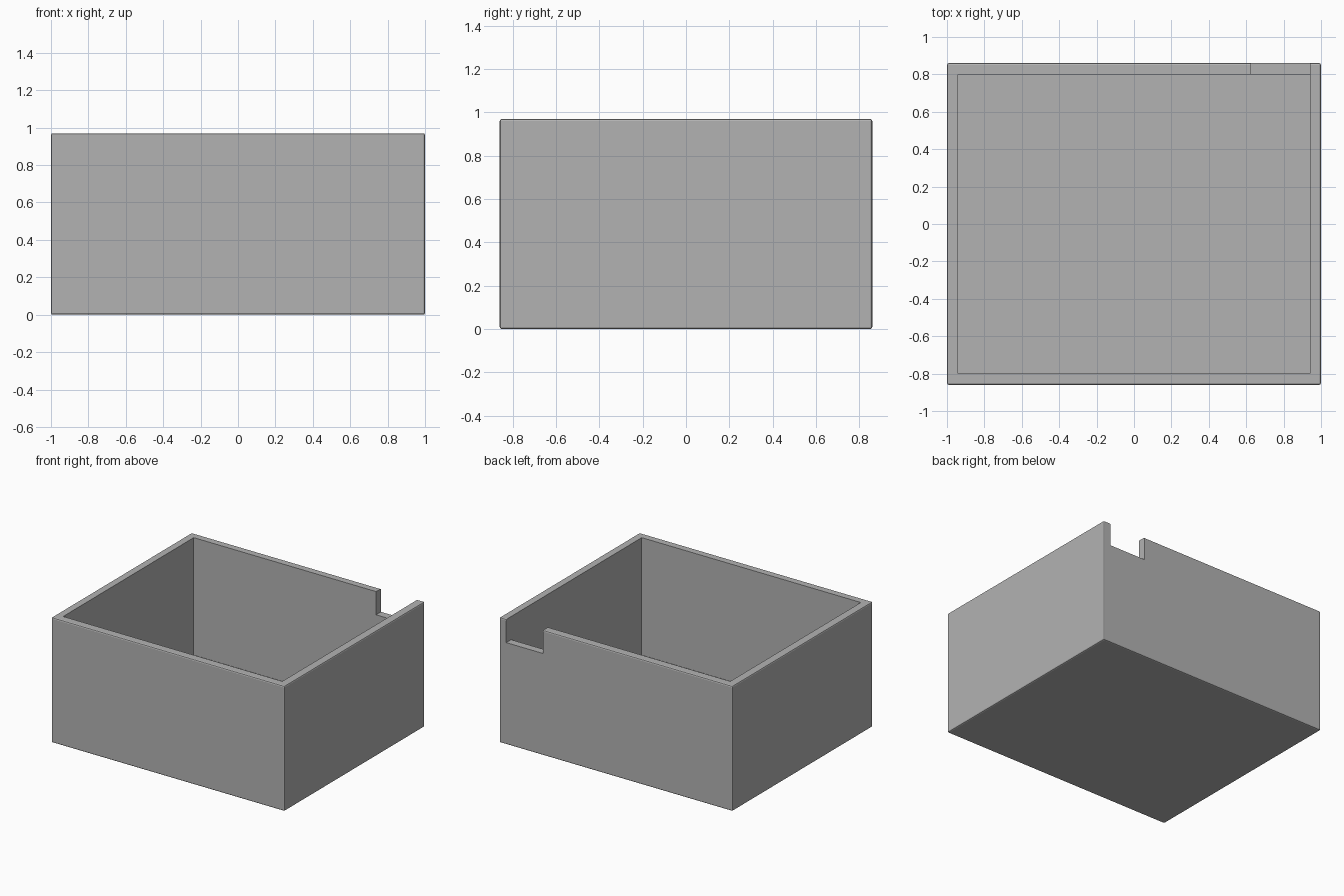
import bpy

default_cube = bpy.data.objects.get("Cube")
if default_cube:
    bpy.data.objects.remove(default_cube, do_unlink=True)

WIDTH, DEPTH, HEIGHT = 2.0, 1.72, 0.97
WALL, FLOOR = 0.06, 0.06
NOTCH_LEFT, NOTCH_WIDTH, NOTCH_DEPTH = 0.625, 0.315, 0.18

grey = bpy.data.materials.new("plain_grey")
grey.use_nodes = True
colour = (0.45, 0.45, 0.45, 1)
grey.diffuse_color = colour
grey.node_tree.nodes["Principled BSDF"].inputs["Base Color"].default_value = colour


def block(name, low, high):
    """Axis-aligned block spanning two corners."""
    centre = [(a + b) / 2 for a, b in zip(low, high)]
    bpy.ops.mesh.primitive_cube_add(size=1, location=centre)
    obj = bpy.context.object
    obj.name = name
    obj.scale = [b - a for a, b in zip(low, high)]
    bpy.ops.object.transform_apply(location=True, rotation=False, scale=True)
    obj.data.materials.append(grey)
    return obj


# Solid outer body with slightly eased edges
x, y = WIDTH / 2, DEPTH / 2
body = block("open_box", (-x, -y, 0), (x, y, HEIGHT))
bevel = body.modifiers.new("eased_edges", "BEVEL")
bevel.width = 0.01
bevel.segments = 2

# Inner cavity, and the notch in the back wall beside the left corner
ix, iy = x - WALL, y - WALL
cavity = block("cavity_cutter", (-ix, -iy, FLOOR), (ix, iy, HEIGHT + 1))
notch = block("notch_cutter",
              (NOTCH_LEFT, iy - WALL, HEIGHT - NOTCH_DEPTH),
              (NOTCH_LEFT + NOTCH_WIDTH, y + WALL, HEIGHT + 1))
for cutter in (cavity, notch):
    cutter.hide_render = True
    cut = body.modifiers.new(cutter.name, "BOOLEAN")
    cut.operation = "DIFFERENCE"
    cut.solver = "EXACT"
    cut.object = cutter

# Apply the modifiers and drop the cutters
bpy.ops.object.select_all(action="DESELECT")
body.select_set(True)
bpy.context.view_layer.objects.active = body
for name in [m.name for m in body.modifiers]:
    bpy.ops.object.modifier_apply(modifier=name)
for cutter in (cavity, notch):
    bpy.data.objects.remove(cutter, do_unlink=True)
